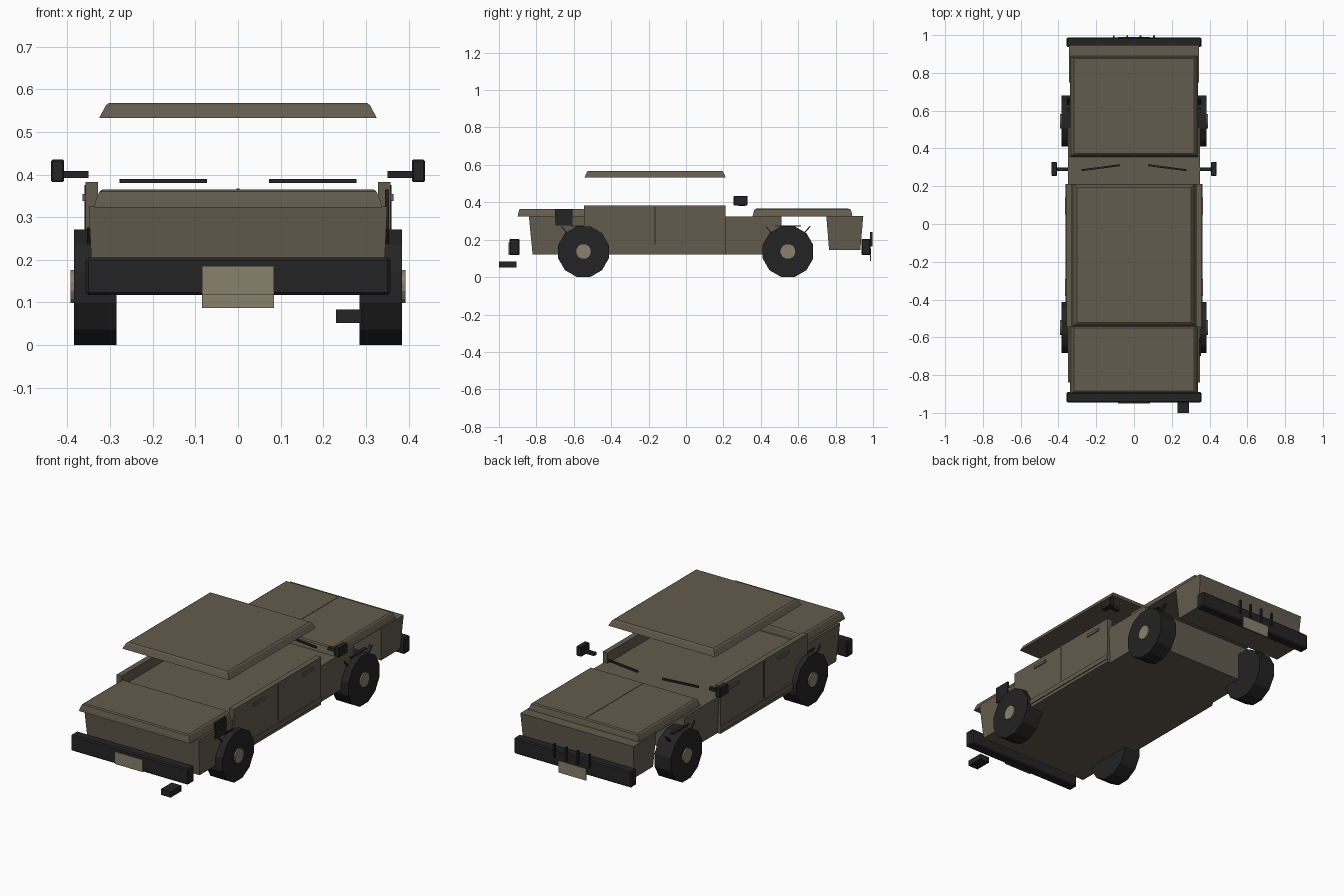
import bpy, bmesh, math
from mathutils import Matrix

if "Cube" in bpy.data.objects:
    bpy.data.objects.remove(bpy.data.objects["Cube"])


def material(name, col):
    m = bpy.data.materials.new(name)
    m.diffuse_color = (*col, 1)
    m.use_nodes = True
    m.node_tree.nodes["Principled BSDF"].inputs["Base Color"].default_value = m.diffuse_color
    return m


OLIVE = material("drab_paint", (0.125, 0.105, 0.075))
BLACK = material("black_rubber", (0.017, 0.017, 0.018))
TAN = material("tan_metal", (0.25, 0.22, 0.155))


def finish(name, bm, mat):
    bmesh.ops.recalc_face_normals(bm, faces=bm.faces)
    me = bpy.data.meshes.new(name)
    bm.to_mesh(me)
    bm.free()
    me.materials.append(mat)
    ob = bpy.data.objects.new(name, me)
    bpy.context.collection.objects.link(ob)
    return ob


def box(name, x, y, z, mat, bevel=0.0, rot=None):
    """Box from (min, max) ranges, optionally rotated about its centre."""
    bm = bmesh.new()
    bmesh.ops.create_cube(bm, size=1)
    size = [r[1] - r[0] for r in (x, y, z)]
    mid = [(r[0] + r[1]) / 2 for r in (x, y, z)]
    bmesh.ops.scale(bm, vec=size, verts=bm.verts)
    if bevel:
        bmesh.ops.bevel(bm, geom=bm.edges[:], offset=bevel, segments=1, affect='EDGES')
    if rot:
        bmesh.ops.transform(bm, matrix=Matrix.Rotation(rot[1], 4, rot[0]), verts=bm.verts)
    bmesh.ops.translate(bm, vec=mid, verts=bm.verts)
    return finish(name, bm, mat)


def loft(name, sections, mat):
    """Stack of rectangles (half width, y0, y1, z), capped at both ends."""
    bm = bmesh.new()
    rings = [[bm.verts.new(p) for p in ((-w, a, z), (w, a, z), (w, b, z), (-w, b, z))]
             for w, a, b, z in sections]
    for r0, r1 in zip(rings, rings[1:]):
        for i in range(4):
            j = (i + 1) % 4
            bm.faces.new((r0[i], r0[j], r1[j], r1[i]))
    bm.faces.new(rings[0])
    bm.faces.new(rings[-1])
    return finish(name, bm, mat)


def cylinder(name, x0, x1, y, z, r, sides, mat):
    bm = bmesh.new()
    bmesh.ops.create_cone(bm, cap_ends=True, segments=sides, radius1=r, radius2=r, depth=abs(x1 - x0))
    m = (Matrix.Translation(((x0 + x1) / 2, y, z)) @ Matrix.Rotation(math.pi / 2, 4, 'Y')
         @ Matrix.Rotation(math.pi / sides, 4, 'Z'))
    bmesh.ops.transform(bm, matrix=m, verts=bm.verts)
    return finish(name, bm, mat)


# Body tub, nose, lids and floating roof
loft("lower_body", [(0.34, -0.82, 0.51, 0.12), (0.35, -0.84, 0.51, 0.325)], OLIVE)
loft("nose", [(0.335, 0.765, 0.932, 0.145), (0.345, 0.75, 0.948, 0.328)], OLIVE)
loft("tail_lid", [(0.338, -0.9, -0.54, 0.323), (0.335, -0.898, -0.54, 0.335),
                  (0.325, -0.892, -0.545, 0.36), (0.318, -0.885, -0.55, 0.365)], OLIVE)
loft("hood", [(0.338, 0.355, 0.89, 0.323), (0.335, 0.358, 0.888, 0.335),
              (0.325, 0.365, 0.882, 0.36), (0.318, 0.372, 0.875, 0.365)], OLIVE)
loft("roof", [(0.325, -0.542, 0.212, 0.533), (0.31, -0.53, 0.2, 0.562),
              (0.302, -0.522, 0.192, 0.568)], OLIVE)
box("hood_crease", (-0.003, 0.003), (0.375, 0.87), (0.362, 0.367), OLIVE)

# Parts on both sides
for side, s in (("left", -1), ("right", 1)):
    def X(a, b):
        return tuple(sorted((s * a, s * b)))

    box(side + "_door_panel", X(0.328, 0.358), (-0.545, 0.212), (0.12, 0.382), OLIVE)
    box(side + "_sill_trim", X(0.35, 0.363), (-0.43, 0.212), (0.137, 0.163), OLIVE)
    box(side + "_door_gap", X(0.35, 0.36), (-0.169, -0.162), (0.175, 0.375), BLACK)
    for y in (-0.335, 0.095):
        box(side + "_door_handle", X(0.355, 0.364), (y - 0.045, y + 0.045), (0.338, 0.354), OLIVE)

    # Mirror
    box(side + "_mirror_arm", X(0.35, 0.412), (0.28, 0.3), (0.392, 0.408), BLACK)
    box(side + "_mirror", X(0.408, 0.438), (0.255, 0.328), (0.382, 0.435), BLACK, 0.003)

    # Wiper
    box(side + "_wiper", X(0.073, 0.278), (0.293, 0.303), (0.38, 0.39), BLACK,
        rot=('Z', -s * 0.13))

    # Wheels, hubs and thin arch strips
    for end, y in (("front", -0.548), ("back", 0.545)):
        w = f"{side}_{end}_"
        cylinder(w + "wheel", s * 0.285, s * 0.385, y, 0.136, 0.14, 12, BLACK)
        cylinder(w + "hub", s * 0.37, s * 0.393, y, 0.137, 0.04, 12, TAN)
        box(w + "arch_top", X(0.335, 0.354), (y - 0.07, y + 0.07), (0.27, 0.276), BLACK)
        for k in (-1, 1):
            yc = y + k * 0.1
            box(w + "arch_strip", X(0.335, 0.354), (yc - 0.03, yc + 0.03), (0.247, 0.253), BLACK,
                rot=('X', k * 0.85))

# Bumpers
box("front_bumper", (-0.357, 0.357), (-0.945, -0.89), (0.117, 0.205), BLACK, 0.006)
box("back_bumper", (-0.357, 0.357), (0.937, 0.987), (0.117, 0.205), BLACK, 0.006)
for i in range(4):
    x = -0.107 + i * 0.071
    box("guard_bar", (x - 0.005, x + 0.005), (0.984, 0.998), (0.165, 0.24), BLACK)

# Plates
box("front_plate", (-0.084, 0.084), (-0.949, -0.943), (0.118, 0.185), TAN)
box("back_plate", (-0.084, 0.084), (0.984, 0.99), (0.087, 0.152), TAN)

# Fuel flap and exhaust
box("fuel_flap", (0.345, 0.354), (-0.7, -0.607), (0.275, 0.365), BLACK)
box("exhaust", (0.23, 0.29), (-1.0, -0.905), (0.052, 0.083), BLACK)
